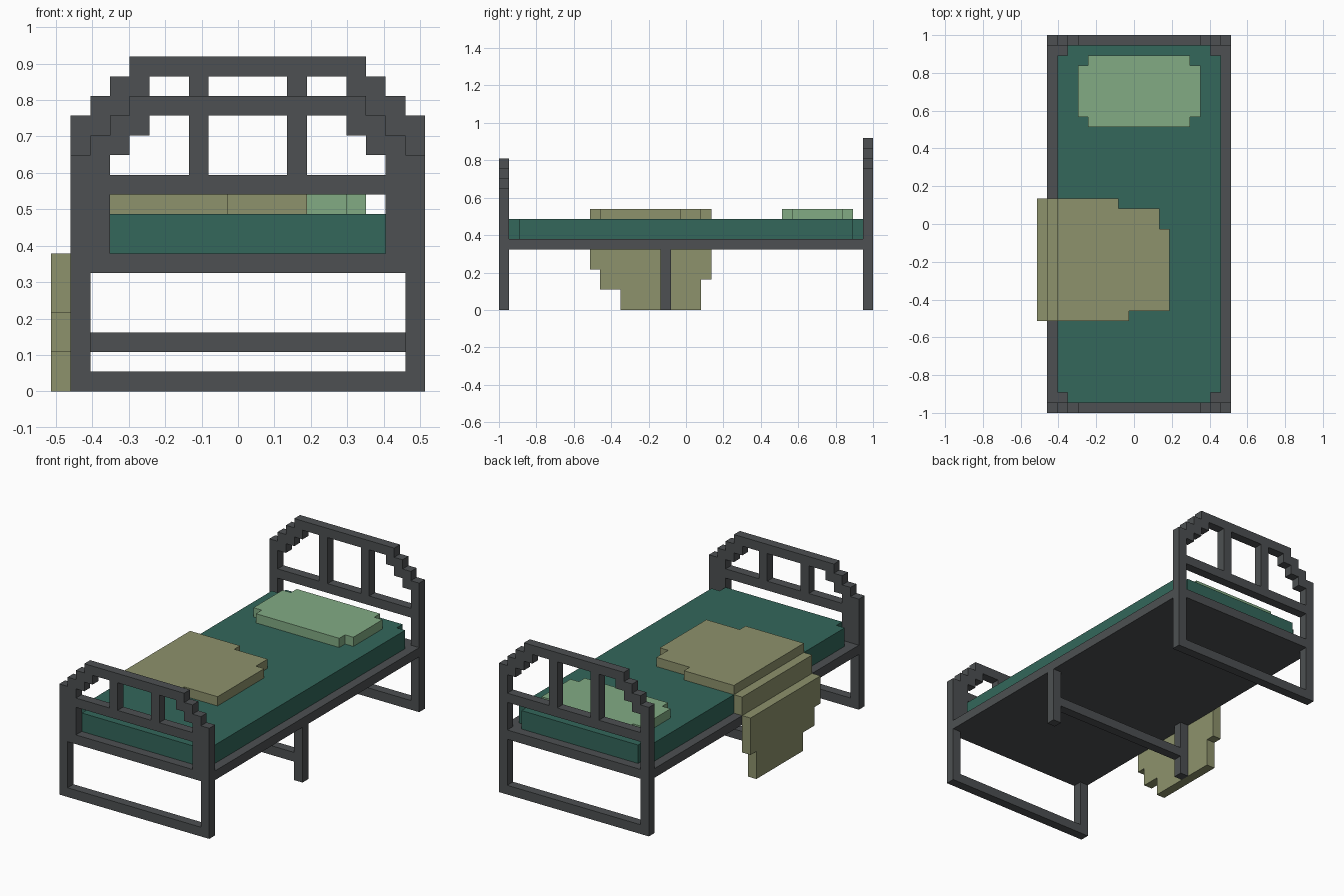
import bpy, bmesh
from mathutils import Vector

if "Cube" in bpy.data.objects:
    bpy.data.objects.remove(bpy.data.objects["Cube"])

U = 2 / 37                      # size of one block
ORIGIN = Vector((-9.5, -18.5, 0))


def material(name, r, g, b):
    def lin(c):
        c /= 255
        return c / 12.92 if c <= 0.04045 else ((c + 0.055) / 1.055) ** 2.4
    m = bpy.data.materials.new(name)
    m.diffuse_color = (lin(r), lin(g), lin(b), 1)
    m.use_nodes = True
    m.node_tree.nodes["Principled BSDF"].inputs["Base Color"].default_value = m.diffuse_color
    return m


GREY = material("dark_grey_metal", 77, 80, 82)
GREEN = material("deep_green_fabric", 51, 103, 91)
OLIVE = material("olive_wool", 141, 146, 108)
MINT = material("pale_green_cotton", 130, 171, 132)


def cells(*boxes):
    """Block coordinates inside boxes given as (x0, x1, y0, y1, z0, z1)."""
    return {(x, y, z) for a, b, c, d, e, f in boxes
            for x in range(a, b) for y in range(c, d) for z in range(e, f)}


def solid(name, blocks, mat):
    """Outer skin of a set of blocks, with flat areas merged."""
    bm = bmesh.new()
    verts = {}

    def vert(p):
        if p not in verts:
            verts[p] = bm.verts.new((Vector(p) + ORIGIN) * U)
        return verts[p]

    for c in blocks:
        for ax in range(3):
            for s in (0, 1):
                n = list(c)
                n[ax] += 2 * s - 1
                if tuple(n) in blocks:
                    continue
                u, v = (ax + 1) % 3, (ax + 2) % 3
                ring = []
                for du, dv in ((0, 0), (1, 0), (1, 1), (0, 1)):
                    p = list(c)
                    p[ax] += s
                    p[u] += du
                    p[v] += dv
                    ring.append(vert(tuple(p)))
                bm.faces.new(ring if s else ring[::-1])
    bmesh.ops.dissolve_limit(bm, angle_limit=0.01, verts=bm.verts, edges=bm.edges)
    me = bpy.data.meshes.new(name)
    bm.to_mesh(me)
    bm.free()
    me.materials.append(mat)
    ob = bpy.data.objects.new(name, me)
    bpy.context.collection.objects.link(ob)
    return ob


def end_board(name, y, top, wide_posts):
    """Stepped arch over posts, rails and two uprights; mirrored about x = 10."""
    half = [(1, 2, 0, top - 3), (2, 3, top - 4, top - 2),
            (3, 4, top - 3, top - 1), (4, 5, top - 2, top),
            (5, 10, top - 1, top), (7, 8, 11, top),
            (2, 10, 10, 11), (2, 10, 0, 1), (2, 10, 6, 7)]
    if wide_posts:
        half.append((2, 3, 7, top - 2))
    boxes = []
    for a, b, e, f in half:
        boxes += [(a, b, y, y + 1, e, f), (20 - b, 20 - a, y, y + 1, e, f)]
    solid(name, cells(*boxes), GREY)


# Frame
end_board("footboard", 0, 15, True)
end_board("headboard", 36, 17, False)
solid("bed_base", cells((1, 19, 1, 36, 6, 7)), GREY)
solid("middle_support", cells((1, 2, 16, 17, 0, 6), (18, 19, 16, 17, 0, 6),
                              (2, 18, 16, 17, 2, 3)), GREY)

# Mattress and pillow with notched corners
solid("mattress", cells((3, 17, 1, 36, 7, 9), (2, 18, 2, 35, 7, 9)), GREEN)
solid("pillow", cells((5, 15, 28, 35, 9, 10), (4, 16, 29, 34, 9, 10)), MINT)

# Blanket: lying part, step over the mattress edge, ragged hanging part
solid("blanket_top", cells((2, 8, 9, 21, 9, 10), (8, 9, 9, 20, 9, 10),
                           (9, 12, 10, 20, 9, 10), (12, 13, 10, 18, 9, 10)), OLIVE)
solid("blanket_edge", cells((1, 2, 9, 21, 7, 9)), OLIVE)
solid("blanket_drape", cells((0, 1, 9, 10, 4, 7), (0, 1, 10, 12, 2, 7),
                             (0, 1, 12, 20, 0, 7), (0, 1, 20, 21, 3, 7)), OLIVE)
